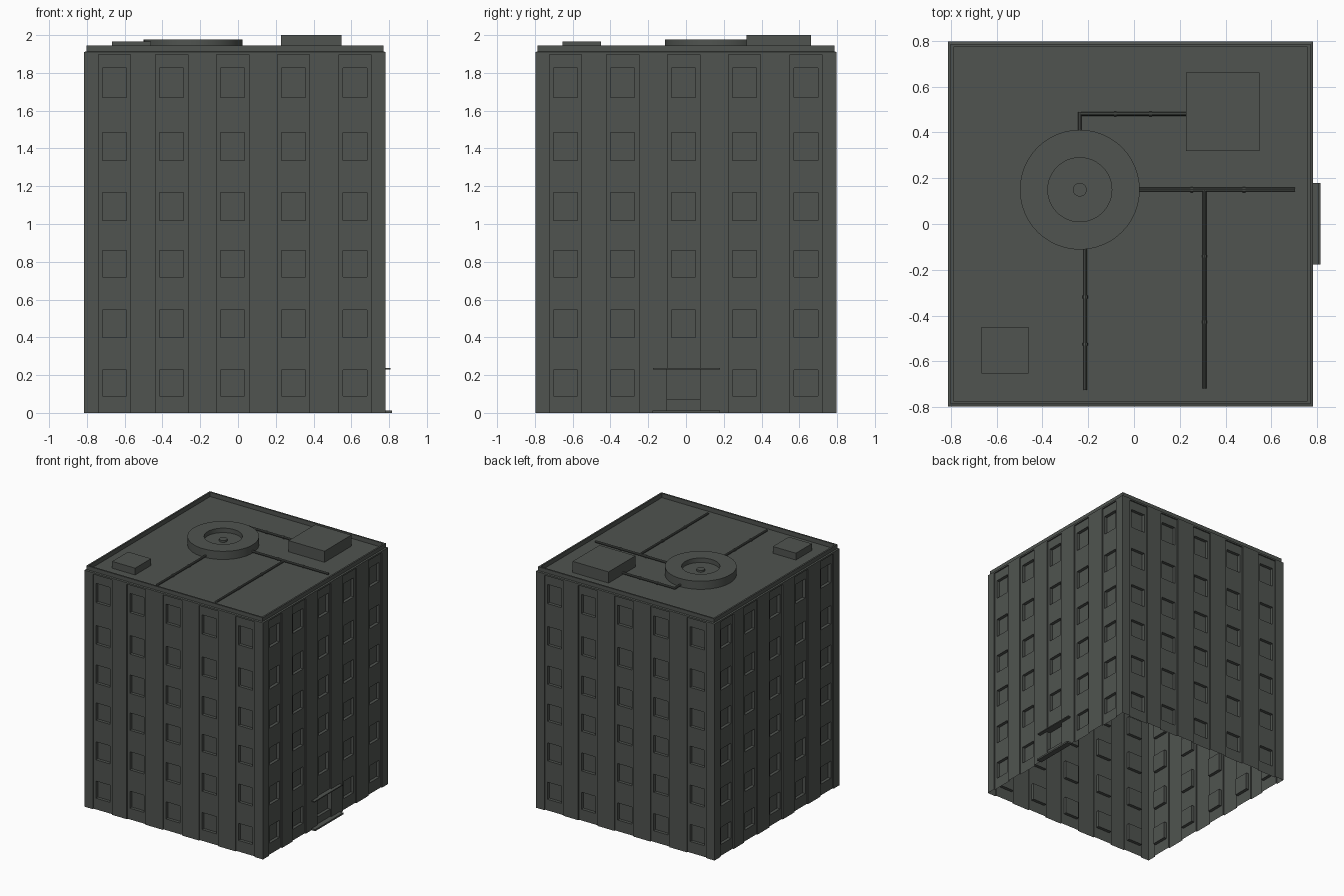
import bpy, bmesh, math
from mathutils import Matrix, Vector

if "Cube" in bpy.data.objects:
    bpy.data.objects.remove(bpy.data.objects["Cube"])

CX, H, ROOF = -0.016, 0.798, 1.91   # wall centre, half width, roof height

mat = bpy.data.materials.new("dark_grey_concrete")
mat.diffuse_color = (0.08, 0.088, 0.08, 1)
mat.use_nodes = True
mat.node_tree.nodes["Principled BSDF"].inputs["Base Color"].default_value = mat.diffuse_color


def finish(bm, name, smooth=False):
    me = bpy.data.meshes.new(name)
    bm.to_mesh(me)
    bm.free()
    ob = bpy.data.objects.new(name, me)
    bpy.context.collection.objects.link(ob)
    me.materials.append(mat)
    if smooth:
        bpy.context.view_layer.objects.active = ob
        ob.select_set(True)
        bpy.ops.object.shade_smooth_by_angle(angle=math.radians(35))
        ob.select_set(False)
    return ob


def box(name, x0, x1, y0, y1, z0, z1):
    bm = bmesh.new()
    m = Matrix.Translation(((x0 + x1) / 2, (y0 + y1) / 2, (z0 + z1) / 2))
    m = m @ Matrix.Diagonal((x1 - x0, y1 - y0, z1 - z0, 1))
    bmesh.ops.create_cube(bm, size=1, matrix=m)
    return finish(bm, name)


# Facades: stepped surface with recessed strips and deeper windows
COLS = [-0.638, -0.335, -0.012, 0.310, 0.636]
ROWS = [(0.09, 0.228), (0.40, 0.546), (0.72, 0.86),
        (1.018, 1.167), (1.335, 1.485), (1.67, 1.825)]
WIN, STRIP, BAND = 0.0635, 0.085, 1.897
DOOR = (-0.10, 0.075, 0.07, 0.232)


def depth(u, z, door):
    if door and DOOR[0] < u < DOOR[1] and z < 0.3:
        return 0.035 if DOOR[2] < z < DOOR[3] else 0.01
    for c in COLS:
        if abs(u - c) < STRIP and z < BAND:
            if abs(u - c) < WIN and any(a < z < b for a, b in ROWS):
                return 0.035
            return 0.01
    return 0.0


def facade(bm, angle, door):
    us = {-H, H}
    for c in COLS:
        us |= {c - STRIP, c - WIN, c + WIN, c + STRIP}
    zs = {0, BAND, ROOF} | {v for r in ROWS for v in r}
    if door:
        us |= set(DOOR[:2])
        zs |= set(DOOR[2:])
    us, zs = sorted(us), sorted(zs)
    rot = Matrix.Translation((CX, 0, 0)) @ Matrix.Rotation(angle, 4, 'Z')

    def quad(*pts):
        bm.faces.new([bm.verts.new(rot @ Vector((u, -H + d, z))) for u, d, z in pts])

    def cell(i, j):
        return depth((us[i] + us[i + 1]) / 2, (zs[j] + zs[j + 1]) / 2, door)

    for i in range(len(us) - 1):
        for j in range(len(zs) - 1):
            d, u0, u1, z0, z1 = cell(i, j), us[i], us[i + 1], zs[j], zs[j + 1]
            quad((u0, d, z0), (u1, d, z0), (u1, d, z1), (u0, d, z1))
            if i + 2 < len(us):
                e = cell(i + 1, j)
                if e != d:
                    quad((u1, d, z0), (u1, e, z0), (u1, e, z1), (u1, d, z1))
            if j + 2 < len(zs):
                e = cell(i, j + 1)
                if e != d:
                    quad((u0, d, z1), (u1, d, z1), (u1, e, z1), (u0, e, z1))


bm = bmesh.new()
for k in range(4):
    facade(bm, k * math.pi / 2, k == 1)
bmesh.ops.remove_doubles(bm, verts=bm.verts, dist=0.0001)
finish(bm, "walls_with_windows")

# Roof deck with stepped parapet
bm = bmesh.new()
prev = None
for h, z in [(H, ROOF), (0.787, ROOF + 0.004), (0.787, 1.945), (0.774, 1.945), (0.774, ROOF)]:
    ring = [bm.verts.new((CX + sx * h, sy * h, z))
            for sx, sy in ((-1, -1), (1, -1), (1, 1), (-1, 1))]
    if prev:
        for i in range(4):
            n = (i + 1) % 4
            bm.faces.new((prev[i], prev[n], ring[n], ring[i]))
    prev = ring
bm.faces.new(prev)
finish(bm, "roof_and_parapet")

# Entrance canopy and step
box("entrance_canopy", 0.765, 0.808, -0.176, 0.18, 0.23, 0.238)
box("entrance_step", 0.77, 0.815, -0.178, 0.18, 0.0, 0.013)

# Roof boxes
box("large_roof_box", 0.228, 0.549, 0.32, 0.662, ROOF, 2.0)
box("small_roof_box", -0.666, -0.461, -0.654, -0.451, ROOF, 1.965)

# Round vent: lathed ring with sunken middle and hub
bm = bmesh.new()
N = 48
prof = [(0.262, ROOF), (0.262, 1.976), (0.14, 1.976), (0.14, 1.94),
        (0.03, 1.94), (0.03, 1.955)]
prev = None
for r, z in prof:
    ring = [bm.verts.new((-0.237 + r * math.cos(a * math.tau / N),
                          0.15 + r * math.sin(a * math.tau / N), z)) for a in range(N)]
    if prev:
        for i in range(N):
            n = (i + 1) % N
            bm.faces.new((prev[i], prev[n], ring[n], ring[i]))
    prev = ring
bm.faces.new(prev)
finish(bm, "round_roof_vent", True)


# Roof pipes with small joint brackets
def pipe(name, a, b, joints=()):
    a, b = Vector((*a, 1.924)), Vector((*b, 1.924))
    d = b - a
    rot = d.to_track_quat('Z', 'Y').to_matrix().to_4x4()
    bm = bmesh.new()
    parts = [((a + b) / 2, 0.009, d.length)] + [(a + d * t, 0.012, 0.012) for t in joints]
    for c, r, length in parts:
        bmesh.ops.create_cone(bm, cap_ends=True, segments=10, radius1=r, radius2=r,
                              depth=length, matrix=Matrix.Translation(c) @ rot)
    finish(bm, name, True)


pipe("front_pipe", (-0.213, -0.1), (-0.213, -0.726), (0.35, 0.68))
pipe("right_pipe", (0.01, 0.15), (0.703, 0.15), (0.35, 0.68))
pipe("branch_pipe", (0.308, 0.15), (0.308, -0.72), (0.335, 0.665))
pipe("back_pipe_short", (-0.237, 0.39), (-0.237, 0.489))
pipe("back_pipe_long", (-0.24, 0.481), (0.24, 0.481), (0.33, 0.65))
